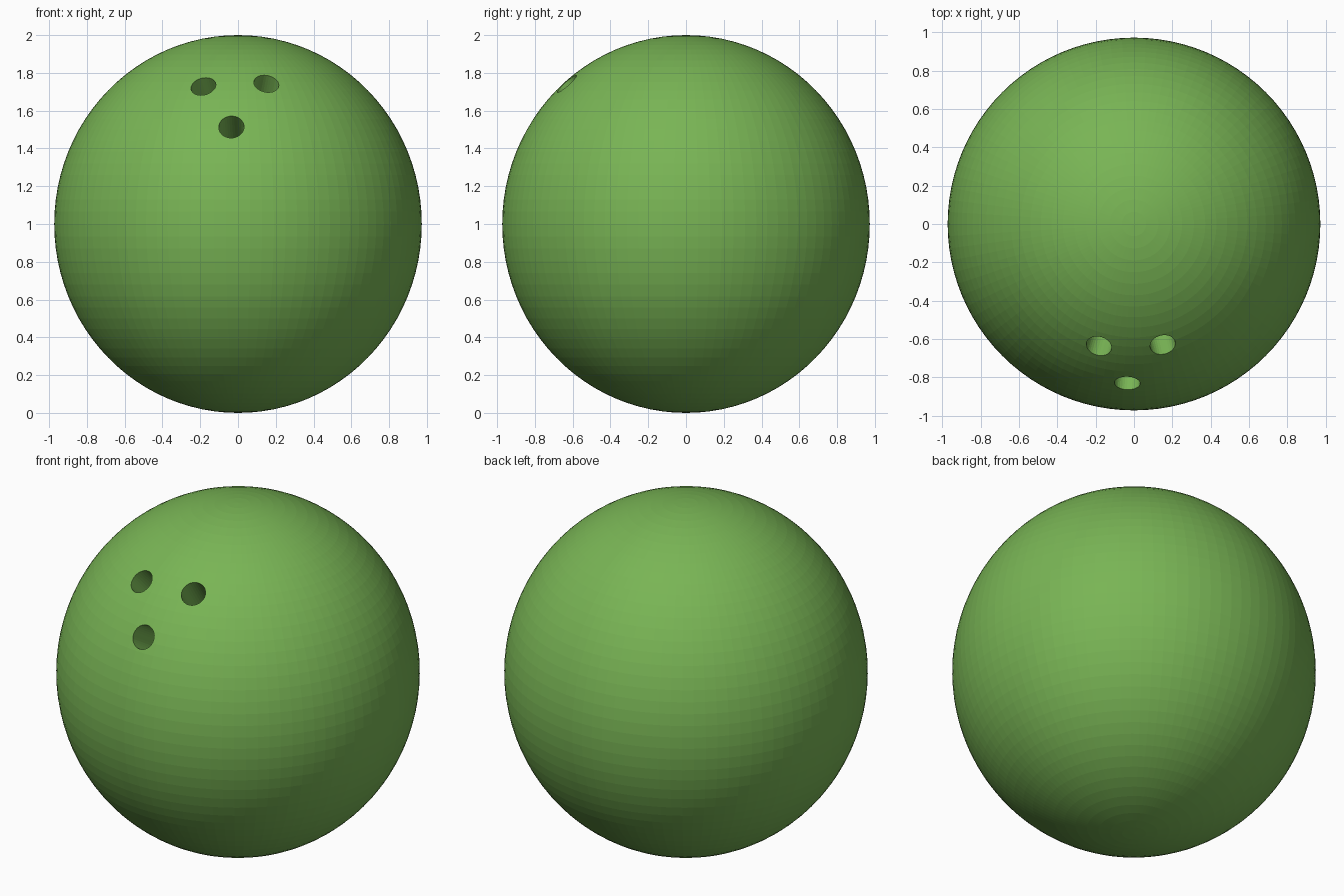
import bpy
from mathutils import Vector

if "Cube" in bpy.data.objects:
    bpy.data.objects.remove(bpy.data.objects["Cube"])

CENTRE = Vector((0, 0, 1))
HOLE_RADIUS = 0.067
HOLE_DEPTH = 0.40

green = bpy.data.materials.new("green")
green.diffuse_color = (0.19, 0.46, 0.09, 1)
green.use_nodes = True
green.node_tree.nodes["Principled BSDF"].inputs["Base Color"].default_value = green.diffuse_color

# Ball body, slightly taller than wide
bpy.ops.mesh.primitive_uv_sphere_add(segments=96, ring_count=48, radius=1, location=CENTRE)
ball = bpy.context.object
ball.name = "ball"
ball.scale = (0.973, 0.973, 1)
bpy.ops.object.transform_apply(location=False, rotation=False, scale=True)
ball.data.materials.append(green)


def drill(name, x, y, z):
    """Cut a round blind hole towards the ball's centre from a surface point."""
    surface = Vector((x, y, z))
    axis = (surface - CENTRE).normalized()
    length = HOLE_DEPTH + 0.2
    bpy.ops.mesh.primitive_cylinder_add(
        vertices=32, radius=HOLE_RADIUS, depth=length,
        location=surface + axis * (0.2 - length / 2),
        rotation=axis.to_track_quat('Z', 'Y').to_euler())
    cutter = bpy.context.object
    cutter.name = name
    cutter.data.materials.append(green)
    mod = ball.modifiers.new(name, 'BOOLEAN')
    mod.operation = 'DIFFERENCE'
    mod.solver = 'EXACT'
    mod.object = cutter
    bpy.context.view_layer.objects.active = ball
    bpy.ops.object.modifier_apply(modifier=name)
    bpy.data.objects.remove(cutter)


# Two finger holes and one thumb hole
drill("left_finger_hole", -0.183, -0.637, 1.728)
drill("right_finger_hole", 0.150, -0.630, 1.742)
drill("thumb_hole", -0.035, -0.830, 1.513)
